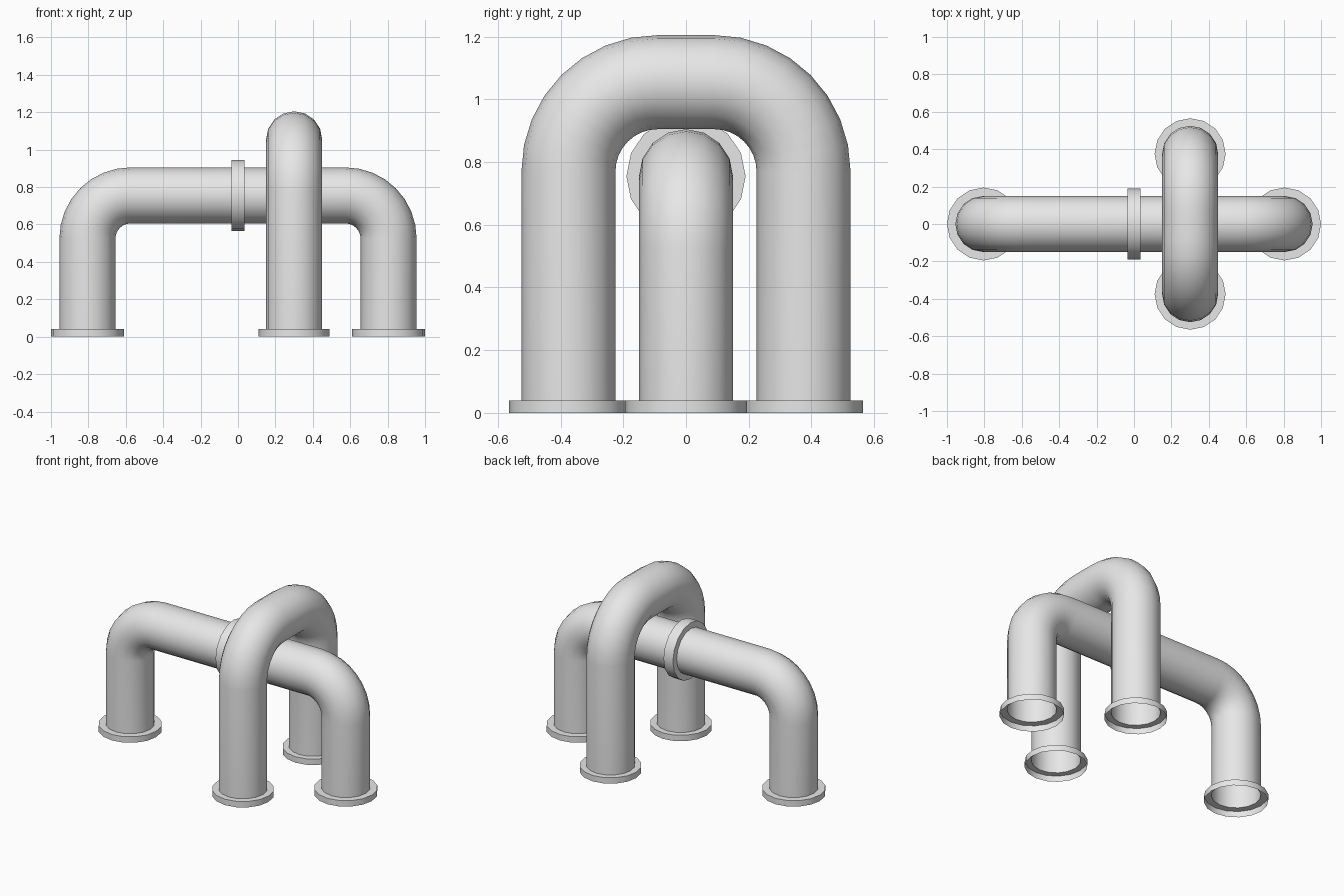
import bpy
import bmesh
from math import sin, cos, pi, radians
from mathutils import Vector

default_cube = bpy.data.objects.get("Cube")
if default_cube:
    bpy.data.objects.remove(default_cube, do_unlink=True)

SIDES = 16
PIPE_R = 0.15
FLANGE_H = 0.04
UP = Vector((0, 0, 1))

grey = bpy.data.materials.new("pipe grey")
grey.use_nodes = True
grey.diffuse_color = (0.8, 0.8, 0.8, 1)
grey.node_tree.nodes["Principled BSDF"].inputs["Base Color"].default_value = (0.8, 0.8, 0.8, 1)


def skin(name, rings):
    """Join consecutive rings of points with quads; ends stay open."""
    bm = bmesh.new()
    loops = [[bm.verts.new(p) for p in ring] for ring in rings]
    for a, b in zip(loops, loops[1:]):
        for i in range(SIDES):
            j = (i + 1) % SIDES
            bm.faces.new((a[i], a[j], b[j], b[i]))
    bmesh.ops.recalc_face_normals(bm, faces=bm.faces)
    mesh = bpy.data.meshes.new(name)
    bm.to_mesh(mesh)
    bm.free()
    mesh.materials.append(grey)
    obj = bpy.data.objects.new(name, mesh)
    bpy.context.collection.objects.link(obj)
    bpy.ops.object.select_all(action='DESELECT')
    obj.select_set(True)
    bpy.context.view_layer.objects.active = obj
    bpy.ops.object.shade_smooth_by_angle(angle=radians(35))
    return obj


def ring(centre, u, v, radius):
    angles = [2 * pi * i / SIDES for i in range(SIDES)]
    return [centre + radius * (cos(a) * u + sin(a) * v) for a in angles]


def bent_pipe(name, origin, along, half_span, top, bend, steps=8):
    """Upright leg, quarter bend, straight run, quarter bend, upright leg."""
    side = along.cross(UP)
    path = [(half_span, FLANGE_H, 0)]
    for i in range(steps + 1):
        a = pi / 2 * i / steps
        path.append((half_span - bend + bend * cos(a), top - bend + bend * sin(a), a))
    path += [(-s, z, pi - a) for s, z, a in reversed(path)]
    rings = [ring(origin + along * s + UP * z, along * cos(a) + UP * sin(a), side, PIPE_R)
             for s, z, a in path]
    return skin(name, rings)


def flange(name, x, y, radius):
    """Thin foot ring, hollow underneath and open into the pipe."""
    u, v = Vector((1, 0, 0)), Vector((0, 1, 0))
    profile = [(radius, 0), (radius, FLANGE_H), (PIPE_R, FLANGE_H)]
    return skin(name, [ring(Vector((x, y, z)), u, v, r) for r, z in profile])


# Pipes
X, Y = Vector((1, 0, 0)), Vector((0, 1, 0))
bent_pipe("long_pipe", Vector((0, 0, 0)), X, 0.805, 0.755, 0.23)
bent_pipe("arch_pipe", Vector((0.3, 0, 0)), Y, 0.375, 1.055, 0.285)

# Foot flanges
flange("long_pipe_flange_left", 0.805, 0, 0.195)
flange("long_pipe_flange_right", -0.805, 0, 0.195)
flange("arch_flange_front", 0.3, -0.375, 0.19)
flange("arch_flange_back", 0.3, 0.375, 0.19)

# Joint collar around the long pipe
collar = [(-0.035, PIPE_R), (-0.035, 0.19), (0.035, 0.19), (0.035, PIPE_R)]
skin("joint_collar", [ring(Vector((x, 0, 0.755)), Y, UP, r) for x, r in collar])
